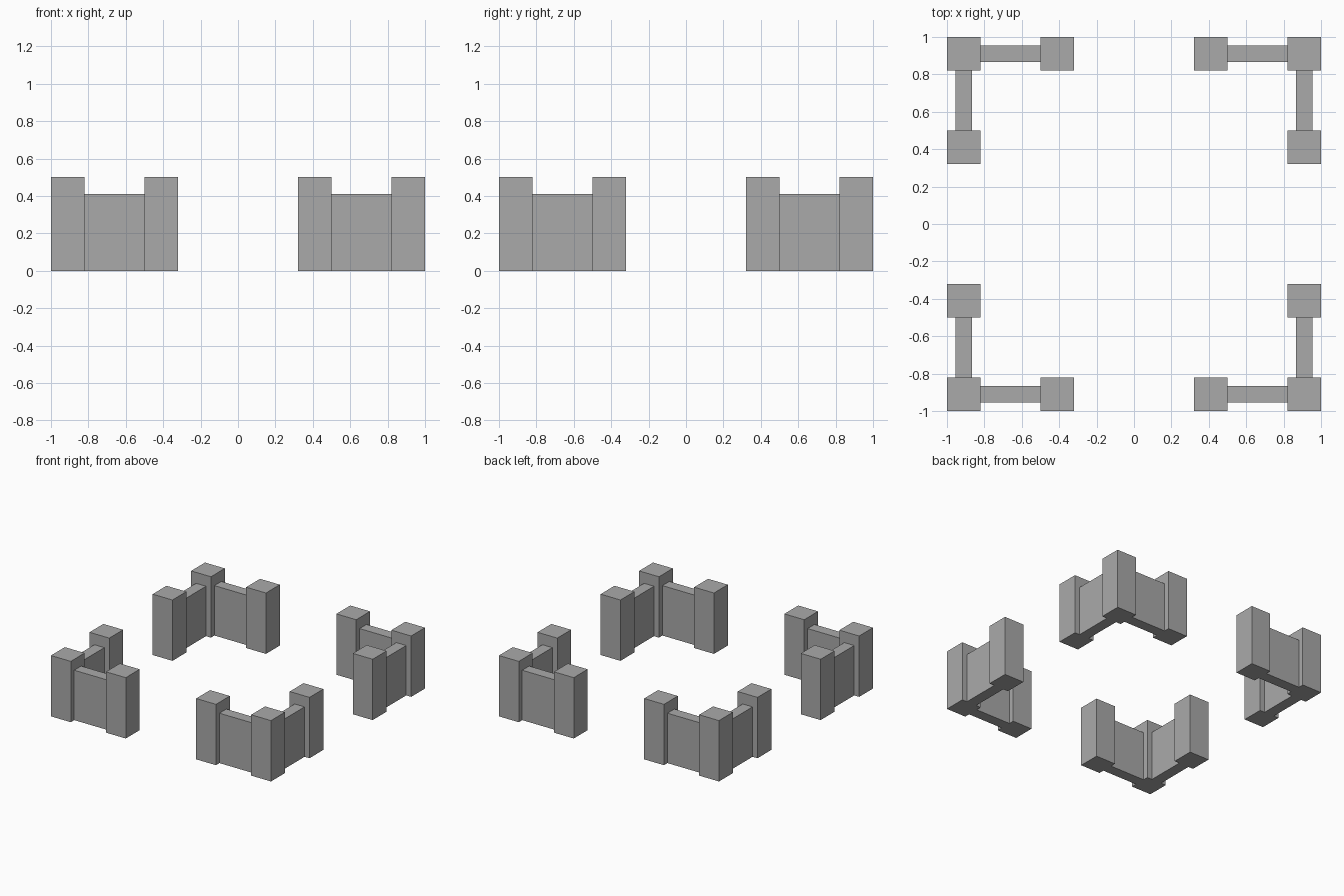
import bpy

cube = bpy.data.objects.get("Cube")
if cube:
    bpy.data.objects.remove(cube, do_unlink=True)

# Plain stone grey
stone = bpy.data.materials.new("stone_grey")
stone.use_nodes = True
GREY = (0.4, 0.4, 0.4, 1)
stone.diffuse_color = GREY
stone.node_tree.nodes["Principled BSDF"].inputs["Base Color"].default_value = GREY

POST, POST_H = 0.18, 0.5
WALL, WALL_H = 0.09, 0.41
OUTER = 1 - POST / 2        # centre line of the outer ring
INNER = 0.41                # centre of the end posts
SPAN = OUTER - INNER - POST
MIDDLE = (OUTER + INNER) / 2


def block(name, x, y, width, depth, height):
    """Flat-faced box standing on the ground."""
    bpy.ops.mesh.primitive_cube_add(size=1, location=(x, y, height / 2))
    obj = bpy.context.object
    obj.name = name
    obj.scale = (width, depth, height)
    bpy.ops.object.transform_apply(location=False, rotation=False, scale=True)
    obj.data.materials.append(stone)


# Four L-shaped corners, each three posts joined by two lower walls
for sx, side in ((-1, "right"), (1, "left")):
    for sy, end in ((-1, "front"), (1, "back")):
        tag = f"{end}_{side}"
        block(f"{tag}_corner_post", sx * OUTER, sy * OUTER, POST, POST, POST_H)
        block(f"{tag}_end_post_x", sx * INNER, sy * OUTER, POST, POST, POST_H)
        block(f"{tag}_end_post_y", sx * OUTER, sy * INNER, POST, POST, POST_H)
        block(f"{tag}_wall_x", sx * MIDDLE, sy * OUTER, SPAN, WALL, WALL_H)
        block(f"{tag}_wall_y", sx * OUTER, sy * MIDDLE, WALL, SPAN, WALL_H)
